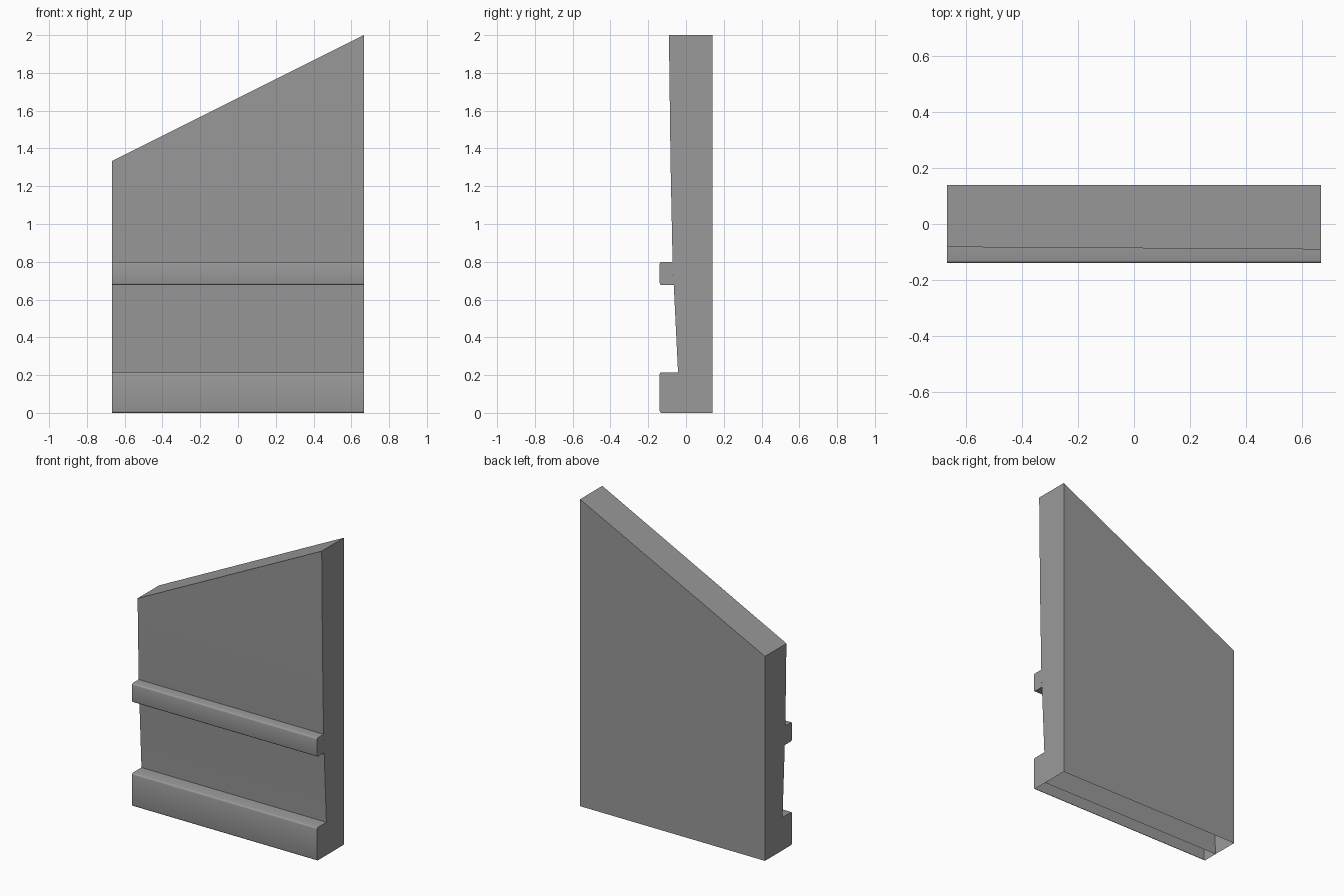
import bpy, bmesh, math
from mathutils import Vector

cube = bpy.data.objects.get("Cube")
if cube:
    bpy.data.objects.remove(cube, do_unlink=True)

HALF_W = 0.667
BACK_Y, FRONT_Y = 0.139, -0.139

grey = bpy.data.materials.new("plain_grey")
grey.use_nodes = True
grey.diffuse_color = (0.32, 0.32, 0.32, 1)
grey.node_tree.nodes["Principled BSDF"].inputs["Base Color"].default_value = grey.diffuse_color


def extrude_profile(name, outline, cut=None, smooth_angle=30):
    """Sweep a (y, z) outline across the width and cap both ends.
    The side joining the last point to the first is left open."""
    bm = bmesh.new()
    ends = [[bm.verts.new((x, y, z)) for y, z in outline] for x in (-HALF_W, HALF_W)]
    left, right = ends
    for i in range(len(outline) - 1):
        bm.faces.new((left[i], left[i + 1], right[i + 1], right[i]))
    bm.faces.new(left[::-1])
    bm.faces.new(right)
    if cut:
        point, normal = cut
        geom = bm.verts[:] + bm.edges[:] + bm.faces[:]
        res = bmesh.ops.bisect_plane(bm, geom=geom, plane_co=point, plane_no=normal, clear_outer=True)
        rim = [e for e in res["geom_cut"] if isinstance(e, bmesh.types.BMEdge)]
        bmesh.ops.contextual_create(bm, geom=rim)
    bmesh.ops.recalc_face_normals(bm, faces=bm.faces[:])
    mesh = bpy.data.meshes.new(name)
    bm.to_mesh(mesh)
    bm.free()
    mesh.materials.append(grey)
    obj = bpy.data.objects.new(name, mesh)
    bpy.context.collection.objects.link(obj)
    bpy.ops.object.select_all(action='DESELECT')
    obj.select_set(True)
    bpy.context.view_layer.objects.active = obj
    bpy.ops.object.shade_smooth_by_angle(angle=math.radians(smooth_angle))
    return obj


def moulding_outline(bottom, top, root_bottom, root_top, closed_below, r=0.01):
    """Rounded front strip, running from its root at the panel and back."""
    pts = [(root_bottom, bottom)] if closed_below else []
    for centre_z, start in ((bottom + r, 270), (top - r, 180)):
        for step in range(4):
            a = math.radians(start - step * 30)
            pts.append((FRONT_Y + r + r * math.cos(a), centre_z + r * math.sin(a)))
    return pts + [(root_top, top)] + ([] if closed_below else [(root_bottom, bottom)])


# Panel: gently leaning front, flat back, open underside, sloping top
front = [(-0.034, 0), (-0.042, 0.21), (-0.065, 0.68), (-0.071, 0.8), (-0.082, 1.33), (-0.091, 2.05)]
slope = (Vector((0, 0, 1.667)), Vector((-0.667, 0, 1.333)).normalized())
extrude_profile("wall_panel", front + [(BACK_Y, 2.05), (BACK_Y, 0)], cut=slope)

# Middle rail
extrude_profile("middle_rail", moulding_outline(0.677, 0.8, -0.065, -0.071, True), smooth_angle=40)

# Skirting: front strip, open underneath
base = moulding_outline(0, 0.215, -0.034, -0.042, False)
extrude_profile("skirting_board", base, smooth_angle=40)
